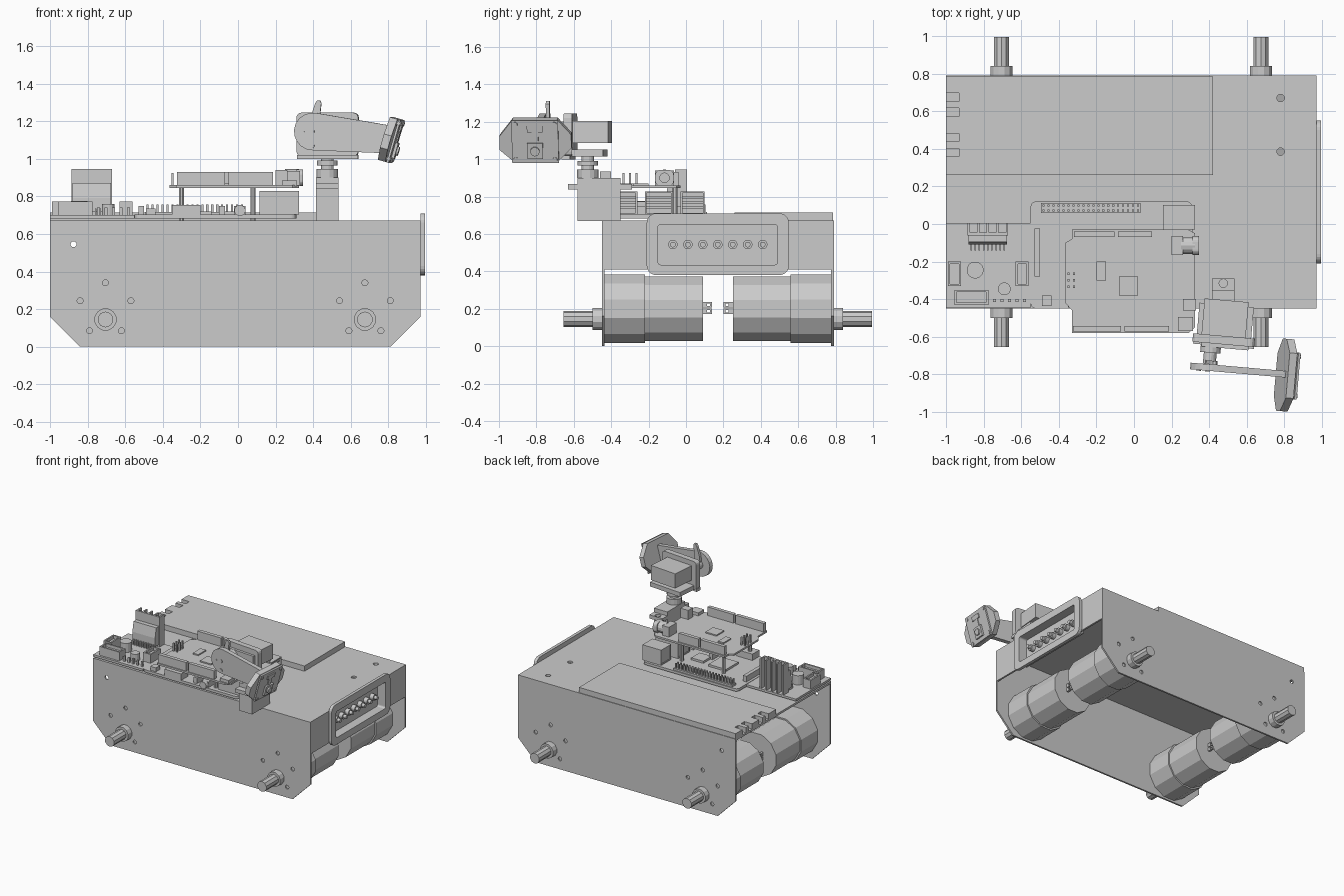
import bpy, bmesh, math
from mathutils import Matrix, Vector

if "Cube" in bpy.data.objects:
    bpy.data.objects.remove(bpy.data.objects["Cube"])

# ---------- helpers: every part is a list of (verts, faces) solids ----------
def put(axis, a, b, l):
    return {'x': (l, a, b), 'y': (a, l, b), 'z': (a, b, l)}[axis]

def prism(axis, pts, l0, l1):
    n = len(pts)
    v = [put(axis, a, b, l) for l in (l0, l1) for a, b in pts]
    f = [(i, (i + 1) % n, n + (i + 1) % n, n + i) for i in range(n)]
    return v, f + [tuple(range(n)), tuple(range(n, 2 * n))]

def ring(axis, outer, inner, l0, l1):
    n = len(outer)
    v = [put(axis, a, b, l) for l in (l0, l1) for p in (outer, inner) for a, b in p]
    f = []
    for i in range(n):
        j = (i + 1) % n
        for p, q in ((0, 1), (2, 3), (0, 2), (1, 3)):
            f.append((p * n + i, p * n + j, q * n + j, q * n + i))
    return v, f

def rect(a0, a1, b0, b1, r=0.0, k=5):
    if r == 0:
        return [(a0, b0), (a1, b0), (a1, b1), (a0, b1)]
    cs = [(a1 - r, b1 - r), (a0 + r, b1 - r), (a0 + r, b0 + r), (a1 - r, b0 + r)]
    return [(c[0] + r * math.cos(t), c[1] + r * math.sin(t)) for q, c in enumerate(cs)
            for t in [math.pi / 2 * (q + i / k) for i in range(k + 1)]]

def box(x0, x1, y0, y1, z0, z1):
    return prism('z', rect(x0, x1, y0, y1), z0, z1)

def cyl(axis, a, b, r, l0, l1, n=16):
    return prism(axis, [(a + r * math.cos(2 * math.pi * (i + .5) / n),
                         b + r * math.sin(2 * math.pi * (i + .5) / n)) for i in range(n)], l0, l1)

def make(name, *solids, matrix=None):
    bm = bmesh.new()
    for v, f in solids:
        vs = [bm.verts.new(p) for p in v]
        for q in f:
            bm.faces.new([vs[i] for i in q])
    bmesh.ops.recalc_face_normals(bm, faces=bm.faces)
    if matrix:
        bm.transform(matrix)
    me = bpy.data.meshes.new(name)
    bm.to_mesh(me)
    bm.free()
    ob = bpy.data.objects.new(name, me)
    bpy.context.collection.objects.link(ob)
    return ob

def cut(ob, *solids):
    c = make("cutter", *solids)
    c.hide_render = True
    m = ob.modifiers.new("cut", 'BOOLEAN')
    m.operation, m.solver, m.object = 'DIFFERENCE', 'EXACT', c
    bpy.context.view_layer.update()
    me = bpy.data.meshes.new_from_object(ob.evaluated_get(bpy.context.evaluated_depsgraph_get()))
    ob.modifiers.clear()
    ob.data = me
    bpy.data.objects.remove(c)

# ---------- chassis: folded sheet with open underside and rear ----------
CY = .17                                   # mid plane of the chassis
fy = lambda s, y: CY + s * (y - CY)        # mirror a y value across it
wheels = (-.705, .675)
top = make("chassis_top", box(-1, .97, -.45, .79, .655, .672))
cut(top, cyl('z', .78, .67, .02, .6, .7), cyl('z', .78, .385, .02, .6, .7))
side_pts = [(-1, .672), (-1, .16), (-.84, 0), (.81, 0), (.97, .16), (.97, .672)]
holes = [(0, .34), (-.135, .245), (.135, .245), (-.085, .085), (.085, .085)]
for s, tag in ((1, "front"), (-1, "back")):
    side = make("chassis_side_" + tag, prism('y', side_pts, fy(s, -.45), fy(s, -.436)))
    drill = [(x + a, b) for x in wheels for a, b in holes] + [(-.875, .545)]
    cut(side, *[cyl('y', a, b, .016, fy(s, -.5), fy(s, -.436) + s * .01, 12) for a, b in drill])
flange = make("chassis_end_flange", box(.955, .97, -.45, .79, .41, .672))
cut(flange, box(.9, 1, -.15, .49, .435, .65))

# ---------- four gear motors ----------
for x in wheels:
    for s in (1, -1):
        Y = lambda y: fy(s, y)
        make("gear_motor",
             cyl('y', x, .2, .19, Y(-.44), Y(-.22), 12),
             cyl('y', x, .2, .178, Y(-.22), Y(.09), 12),
             cyl('y', x, .145, .06, Y(-.5), Y(-.44), 12),
             cyl('y', x, .145, .042, Y(-.655), Y(-.5), 10))
        make("motor_terminals", *[ring('x', rect(*sorted((Y(.085), Y(.14))), z, z + .028),
             rect(*sorted((Y(.112), Y(.128))), z + .008, z + .02), x + d - .008, x + d + .008)
             for z in (.172, .207) for d in (-.05, .05)])

# ---------- sensor bar on the end ----------
slot = rect(-.15, .49, .435, .65, .015)
make("sensor_frame", ring('x', rect(-.21, .55, .38, .71, .05), slot, .97, .995))
make("sensor_tray", ring('x', rect(-.165, .505, .42, .655, .015), slot, .92, .97),
     box(.91, .922, -.16, .5, .425, .655))
for i in range(7):
    y = -.07 + i * .08
    make("sensor_lens", cyl('x', y, .543, .025, .92, .955), cyl('x', y, .543, .015, .95, .98, 12))

# ---------- flat battery pack with contact notches ----------
outline = [(-1, .26), (.42, .26), (.42, .785), (-1, .785)]
for y in (.675, .595, .46, .38):
    outline += [(-1, y + .022), (-.93, y + .022), (-.93, y - .022), (-1, y - .022)]
make("battery_pack", prism('z', outline, .67, .715))

# ---------- power board with heatsink, sockets and capacitors ----------
make("power_board", box(-1, -.55, -.447, .005, .682, .7))
make("heatsink", box(-.885, -.67, -.06, -.045, .7, .945),
     *[box(x, x + .012, -.05, .005, .7, .945) for x in (-.885, -.835, -.784, -.733, -.682)])
make("driver_chip", prism('x', [(-.11, .72), (-.06, .72), (-.06, .87), (-.095, .87), (-.11, .79)], -.88, -.675),
     *[box(-.87 + i * .022, -.862 + i * .022, -.14, -.1, .695, .735) for i in range(9)])
def socket(name, x0, x1, y0, y1, z):
    make(name, ring('z', rect(x0, x1, y0, y1), rect(x0 + .012, x1 - .012, y0 + .012, y1 - .012), .7, z),
         box(x0 + .005, x1 - .005, y0 + .005, y1 - .005, .695, z - .025))
socket("terminal_left", -.99, -.92, -.33, -.2, .772)
socket("terminal_front", -.955, -.775, -.43, -.35, .772)
socket("terminal_right", -.63, -.56, -.33, -.2, .772)
make("capacitors", cyl('z', -.845, -.245, .045, .7, .775), cyl('z', -.69, -.345, .034, .7, .76))
make("power_board_pins", *[box(-.75 + i * .04, -.735 + i * .04, -.415, -.4, .7, .74) for i in range(5)])

# ---------- computer board ----------
make("computer_board", prism('z', rect(-.55, .31, -.45, .12, .03), .682, .703))
make("pin_header", box(-.495, .035, .058, .112, .703, .718),
     *[box(-.487 + i * .0265, -.476 + i * .0265, y, y + .011, .715, .757)
       for i in range(20) for y in (.067, .093)])
make("board_parts", box(-.53, -.5, -.28, -.025, .7, .75), box(-.49, -.44, -.435, -.38, .7, .735),
     box(-.35, -.2, -.45, -.36, .7, .755), box(-.3, -.14, -.25, -.09, .7, .72),
     box(-.08, .03, -.22, -.11, .7, .72), box(-.1, -.07, -.43, -.2, .7, .75),
     box(-.02, .04, -.44, -.32, .7, .75), cyl('y', .01, .725, .03, -.47, -.43, 12))
for y0, y1, x0 in ((-.03, .1, .155), (-.22, -.07, .12), (-.42, -.26, .115)):
    make("stacked_port", ring('x', rect(y0, y1, .703, .828), rect(y0 + .01, y1 - .01, .713, .818), x0, .325),
         box(x0 + .004, .27, y0 + .005, y1 - .005, .708, .823),
         *[box(.26, .315, y0 + .01, y1 - .01, z, z + .012) for z in (.735, .76, .79)])

# ---------- controller board stacked above ----------
deck = [(-.33, -.58), (.29, -.58), (.325, -.55), (.325, -.05), (.29, -.03),
        (-.33, -.03), (-.33, -.08), (-.365, -.1), (-.365, -.42), (-.33, -.46)]
make("controller_board", prism('z', deck, .845, .86))
for x0, x1, y in ((-.32, -.105, -.07), (-.085, .095, -.07), (-.325, -.07, -.572), (-.05, .185, -.572)):
    make("controller_socket", box(x0, x1, y, y + .03, .86, .93))
make("controller_pins", *[box(x, x + .012, y, y + .012, .86, .925)
                          for x in (-.355, -.325) for y in (-.34, -.305, -.27)])
make("controller_parts", box(.235, .315, -.57, -.495, .855, .885), box(.26, .33, -.46, -.4, .855, .935),
     box(-.08, .02, -.38, -.28, .855, .87), box(-.2, -.15, -.3, -.2, .855, .87))
make("power_jack", box(.2, .26, -.165, -.065, .855, .94), cyl('x', -.115, .9, .045, .25, .325, 14),
     ring('x', rect(-.165, -.065, .855, .943, .03), rect(-.14, -.09, .875, .925, .024), .31, .347))
make("board_standoffs", *[cyl('z', x, y, .015, .67, .85, 8) for x in (-.3, .08) for y in (-.4, -.06)])

# ---------- pan servo ----------
make("pan_servo", box(.415, .535, -.58, -.35, .67, .9), cyl('z', .475, -.525, .058, .9, .945),
     box(.415, .535, -.63, -.57, .838, .868))
tab = make("pan_servo_tab", box(.415, .535, -.36, -.29, .838, .868))
cut(tab, cyl('z', .475, -.315, .022, .8, .9))
make("pan_shaft", cyl('z', .475, -.525, .035, .94, 1.02), cyl('z', .475, -.525, .055, .965, .99))

# ---------- tilt head, all turned slightly about the pan axis ----------
P = Vector((.475, -.525, 0))
PAN = Matrix.Translation(P) @ Matrix.Rotation(math.radians(-5), 4, 'Z') @ Matrix.Translation(-P)
make("pan_plate", box(.34, .63, -.61, -.43, 1.015, 1.05), box(.325, .65, -.65, -.605, .998, 1.02), matrix=PAN)
make("tilt_servo", box(.365, .6, -.61, -.405, 1.085, 1.205), matrix=PAN)
make("tilt_bracket", prism('y', rect(.32, .65, 1.015, 1.245, .025, 3), -.64, -.595),
     box(.37, .62, -.66, -.63, 1.06, 1.2), matrix=PAN)
make("tilt_shaft", cyl('y', .42, 1.145, .055, -.69, -.65), cyl('y', .42, 1.145, .035, -.75, -.68), matrix=PAN)
make("tilt_horn", prism('y', [(.395, 1.145), (.445, 1.145), (.463, 1.295), (.455, 1.31), (.44, 1.31), (.43, 1.295), (.405, 1.22)],
     -.752, -.732), matrix=PAN)
arc = [(.42 + .1 * math.cos(math.radians(t)), 1.145 + .1 * math.sin(math.radians(t))) for t in range(80, 271, 19)]
make("tilt_arm", prism('y', arc + [(.80, 1.03), (.845, 1.175)], -.787, -.752), matrix=PAN)
make("arm_screws", *[cyl('y', x, z, .014, -.791, -.78, 10)
                     for x, z in ((.365, 1.135), (.415, 1.145), (.415, 1.07))], matrix=PAN)

# ---------- camera on its tilted plate ----------
TILT = PAN @ Matrix.Translation((.838, -.774, 1.1)) @ Matrix.Rotation(math.radians(16), 4, 'Y')
octagon = [(-.193, .025), (-.12, .118), (.12, .118), (.193, .035), (.193, -.04), (.115, -.118), (-.115, -.118), (-.193, -.05)]
make("camera_mount", prism('x', octagon, -.03, .012), matrix=TILT)
board = make("camera_board", box(.018, .03, -.125, .125, -.118, .118), matrix=TILT)
make("camera_spacers", *[cyl('x', y, z, .013, .01, .036, 10) for y in (-.105, .105) for z in (-.098, .098)], matrix=TILT)
make("camera_lens", box(.028, .045, -.042, .042, -.09, -.005), cyl('x', 0, -.048, .025, .04, .056, 14),
     box(.028, .036, -.018, .018, -.01, .07), box(.028, .038, -.042, .042, .055, .09), matrix=TILT)
